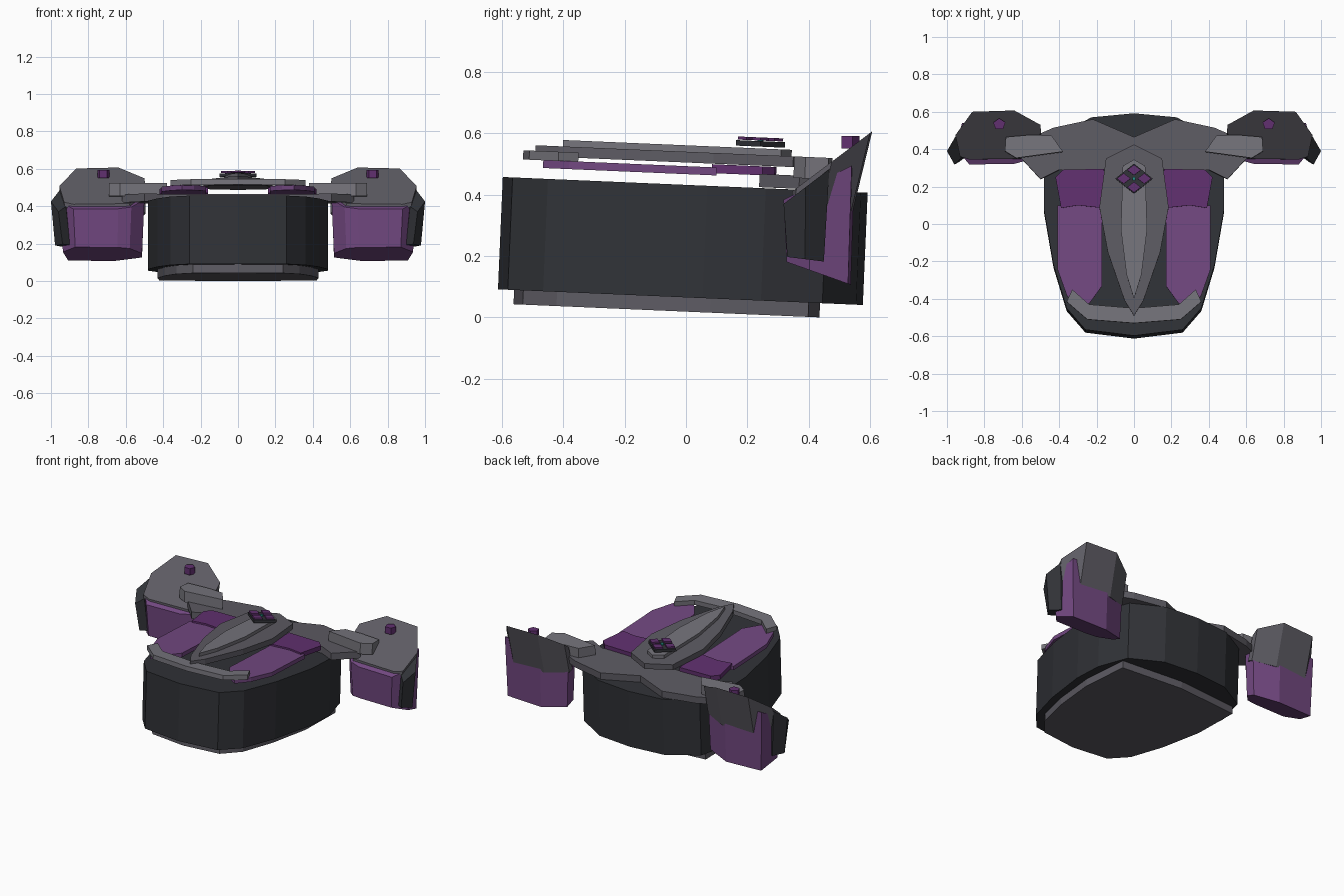
import bpy, bmesh, math

if "Cube" in bpy.data.objects:
    bpy.data.objects.remove(bpy.data.objects["Cube"])

TILT = 0.043  # the torso layers all lean slightly down to the back


def material(name, rgb):
    m = bpy.data.materials.new(name)
    m.diffuse_color = (*rgb, 1)
    m.use_nodes = True
    m.node_tree.nodes["Principled BSDF"].inputs["Base Color"].default_value = m.diffuse_color
    return m


CHARCOAL = material("charcoal", (0.03, 0.032, 0.038))
GREY = material("mid_grey", (0.11, 0.105, 0.125))
LIGHT = material("light_grey", (0.18, 0.175, 0.2))
PURPLE = material("purple", (0.17, 0.065, 0.22))
DEEP = material("deep_purple", (0.12, 0.03, 0.16))
TEAL = material("teal", (0.02, 0.3, 0.25))


def prism(name, pts, top, bottom, mat):
    """Closed block from a plan outline; top and bottom map (x, y) to 3D."""
    bm = bmesh.new()
    up = [bm.verts.new(top(x, y)) for x, y in pts]
    lo = [bm.verts.new(bottom(x, y)) for x, y in pts]
    bm.faces.new(up)
    bm.faces.new(lo[::-1])
    n = len(pts)
    for i in range(n):
        j = (i + 1) % n
        bm.faces.new((up[i], lo[i], lo[j], up[j]))
    bmesh.ops.recalc_face_normals(bm, faces=bm.faces)
    me = bpy.data.meshes.new(name)
    bm.to_mesh(me)
    bm.free()
    me.materials.append(mat)
    ob = bpy.data.objects.new(name, me)
    bpy.context.collection.objects.link(ob)
    return ob


def layer(name, pts, z0, z1, mat):
    """Block of constant thickness leaning with the torso."""
    return prism(name, pts,
                 lambda x, y: (x, y, z1 - TILT * y),
                 lambda x, y: (x, y - TILT * (z1 - z0), z0 - TILT * y), mat)


def both(half):
    """Complete a half outline that starts and ends on the centre line."""
    return half + [(-x, y) for x, y in reversed(half) if x > 0]


def flip(pts):
    return [(-x, y) for x, y in pts]


def ngon(cx, cy, rx, ry, n):
    return [(cx + rx * math.sin(math.tau * i / n), cy + ry * math.cos(math.tau * i / n))
            for i in range(n)]


# torso block and base plate
layer("torso", both([(0, -.597), (.26, -.565), (.36, -.45), (.43, -.22), (.48, .07),
                     (.48, .26), (.42, .46), (.23, .57), (0, .592)]), .066, .432, CHARCOAL)
layer("base_plate", both([(0, -.56), (.24, -.53), (.33, -.42), (.39, -.2), (.43, .08),
                          (.42, .4), (0, .437)]), .019, .068, GREY)

# collar, centre spine and back yoke
layer("front_collar", both([(0, -.53), (.25, -.51), (.36, -.415), (.33, -.35),
                            (.24, -.43), (0, -.45)]), .492, .522, LIGHT)
layer("outer_spine", both([(0, -.49), (.05, -.41), (.14, -.15), (.185, .09),
                           (.15, .35), (0, .425)]), .505, .54, GREY)
layer("inner_spine", both([(0, -.4), (.04, -.27), (.07, -.03), (.06, .31),
                           (0, .345)]), .535, .561, LIGHT)
layer("back_yoke", both([(0, .465), (.22, .56), (.43, .515), (.58, .45), (.62, .37),
                         (.5, .24), (.4, .29), (0, .29)]), .435, .478, GREY)

# emblem on the spine
layer("emblem_base", ngon(0, .243, .1, .08, 4), .567, .585, CHARCOAL)
for i, (dx, dy) in enumerate([(0, .046), (0, -.046), (.055, 0), (-.055, 0)]):
    layer(f"emblem_gem_{i}", ngon(dx, .243 + dy, .037, .028, 4), .587, .597, DEEP)
layer("emblem_core", ngon(0, .243, .01, .01, 6), .584, .595, TEAL)

# plan outlines of the paired parts, right side
chest = [(.17, .1), (.41, .1), (.41, -.24), (.36, -.38), (.3, -.465), (.235, -.42), (.17, -.33)]
upper_chest = [(.16, .295), (.38, .29), (.42, .25), (.39, .085), (.3, .1), (.16, .085)]
arm = [(.38, .387), (.44, .472), (.55, .477), (.685, .465), (.69, .39), (.63, .353)]
cap = [(.497, .49), (.5, .53), (.64, .607), (.865, .6), (.955, .475), (.93, .36),
       (.88, .345), (.58, .35)]
pod = [(.5, .42), (.57, .34), (.64, .322), (.88, .318), (.95, .4), (.92, .54), (.66, .55),
       (.5, .49)]
side = [(.92, .355), (.96, .318), (1.0, .39), (.955, .467), (.91, .467)]


def cap_top(x, y):
    return x, y, .605 + .75 * (y - .605)


for s, f in (("right", lambda p: p), ("left", flip)):
    # chest panels and shoulder link
    layer(f"chest_panel_{s}", f(chest), .467, .493, PURPLE)
    layer(f"upper_chest_panel_{s}", f(upper_chest), .474, .503, DEEP)
    layer(f"shoulder_link_{s}", f(arm), .47, .54, LIGHT)
    # shoulder pod: sloped cap, body and outer plate
    prism(f"shoulder_cap_{s}", f(cap), cap_top,
          lambda x, y: (x * .995, .345 + (y - .345) * .75, .395 - .22 * (y - .345)), GREY)
    prism(f"shoulder_pod_{s}", f(pod),
          lambda x, y: (x, y, .385 + .5 * (y - .32)),
          lambda x, y: (x + (math.copysign(.72, x) - x) * .06, .33 + (y - .32) * .9,
                        .18 - .32 * (y - .32)), PURPLE)
    prism(f"shoulder_side_plate_{s}", f(side),
          lambda x, y: (x, y, .37 + .76 * (y - .318)),
          lambda x, y: (x - math.copysign(.022, x), .33 + (y - .318) * .8,
                        .197 - .1 * (y - .318)), CHARCOAL)
    prism(f"shoulder_pin_{s}", f(ngon(.72, .533, .034, .032, 5)),
          lambda x, y: (x, y, .592), lambda x, y: (x, y, .55), DEEP)
